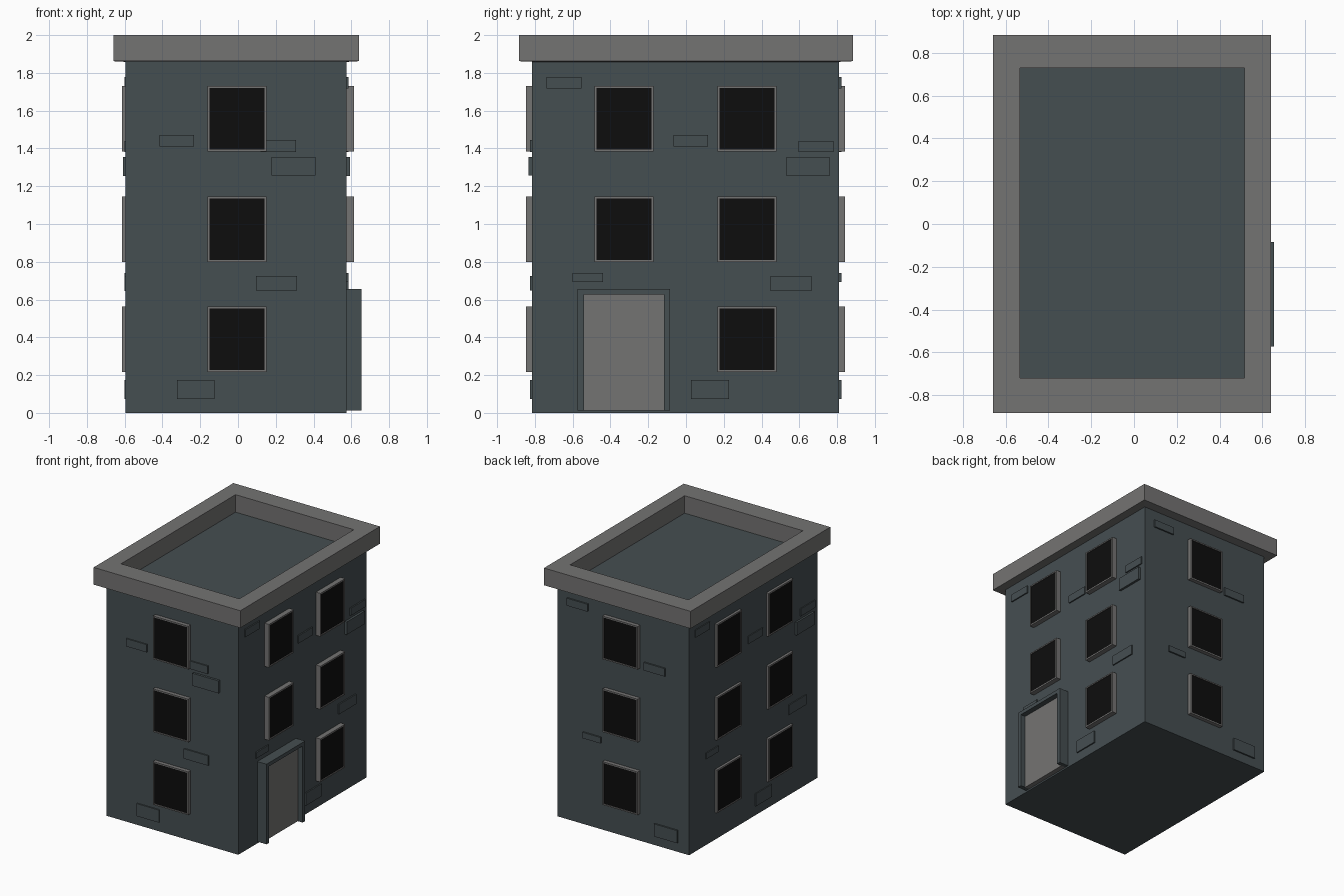
import bpy, bmesh
from mathutils import Vector

if "Cube" in bpy.data.objects:
    bpy.data.objects.remove(bpy.data.objects["Cube"])


def material(name, rgb):
    m = bpy.data.materials.new(name)
    m.diffuse_color = (*rgb, 1)
    m.use_nodes = True
    m.node_tree.nodes["Principled BSDF"].inputs["Base Color"].default_value = m.diffuse_color
    return m


SLATE = material("slate wall", (0.06, 0.077, 0.083))
GREY = material("grey trim", (0.175, 0.172, 0.17))
BLACK = material("black glass", (0.004, 0.004, 0.004))


def finish(bm, name, mats):
    bmesh.ops.recalc_face_normals(bm, faces=bm.faces)
    me = bpy.data.meshes.new(name)
    bm.to_mesh(me)
    bm.free()
    for m in mats:
        me.materials.append(m)
    ob = bpy.data.objects.new(name, me)
    bpy.context.collection.objects.link(ob)
    return ob


def cube(lo, hi):
    bm = bmesh.new()
    bmesh.ops.create_cube(bm, size=1)
    lo, hi = Vector(lo), Vector(hi)
    for v in bm.verts:
        v.co = Vector([(a + b) / 2 + c * (b - a) for a, b, c in zip(lo, hi, v.co)])
    return bm


# Each side: outward normal, rightward direction seen from outside, wall distance,
# window frame distance, brick distance
SIDES = {
    "front": ((0, -1, 0), (1, 0, 0), 0.815, 0.847, 0.825),
    "right": ((1, 0, 0), (0, 1, 0), 0.574, 0.614, 0.584),
    "back": ((0, 1, 0), (-1, 0, 0), 0.81, 0.842, 0.822),
    "left": ((-1, 0, 0), (0, -1, 0), 0.595, 0.615, 0.602),
}


def wall_box(side, u0, u1, z0, z1, dist):
    """Box sunk slightly into a wall, reaching out to the given distance."""
    n, r, wall = (Vector(SIDES[side][0]), Vector(SIDES[side][1]), SIDES[side][2])
    a = r * u0 + n * (wall - 0.01) + Vector((0, 0, z0))
    b = r * u1 + n * dist + Vector((0, 0, z1))
    return cube([min(p) for p in zip(a, b)], [max(p) for p in zip(a, b)])


def window(side, u, z):
    """Grey frame with an inset black pane."""
    n = Vector(SIDES[side][0])
    bm = wall_box(side, u - 0.156, u + 0.156, z - 0.173, z + 0.173, SIDES[side][3])
    bm.normal_update()
    pane = [f for f in bm.faces if f.normal.dot(n) > 0.9]
    bmesh.ops.inset_region(bm, faces=pane, thickness=0.014)
    bmesh.ops.inset_region(bm, faces=pane, thickness=0.0005, depth=-0.005)
    pane[0].material_index = 1
    finish(bm, side + "_window", [GREY, BLACK])


# Main block
finish(cube((-0.595, -0.815, 0), (0.574, 0.81, 1.86)), "building_walls", [SLATE])

# Parapet ring around the flat roof
bm = bmesh.new()
outer = [(-0.66, -0.885), (0.64, -0.885), (0.64, 0.884), (-0.66, 0.884)]
inner = [(-0.533, -0.72), (0.516, -0.72), (0.516, 0.73), (-0.533, 0.73)]
loops = [[bm.verts.new((x, y, z)) for x, y in pts]
         for pts, z in ((outer, 1.862), (outer, 2), (inner, 2), (inner, 1.855))]
for a, b in zip(loops, loops[1:] + loops[:1]):
    for i in range(4):
        j = (i + 1) % 4
        bm.faces.new((a[i], a[j], b[j], b[i]))
finish(bm, "roof_parapet", [GREY])

# Windows: one column on the narrow sides, two on the wide sides
FLOORS = (0.39, 0.973, 1.557)
for z in FLOORS:
    window("front", -0.005, z)
    window("back", 0.005, z)
    for side in ("right", "left"):
        window(side, 0.323, z)
        if side == "left" or z > 0.5:
            window(side, -0.328, z)

# Raised bricks: left, right, bottom, top, extra height
WIDE = [(-0.738, -0.553, 1.717, 1.777, 0), (-0.066, 0.116, 1.41, 1.472, 0),
        (0.595, 0.78, 1.38, 1.44, 0), (0.532, 0.76, 1.253, 1.356, 0.008),
        (0.447, 0.664, 0.646, 0.725, 0), (-0.6, -0.44, 0.692, 0.74, 0),
        (0.026, 0.228, 0.074, 0.175, 0)]
BRICKS = {
    "right": WIDE, "left": WIDE,
    "front": [(-0.415, -0.233, 1.41, 1.472, 0), (0.12, 0.307, 1.38, 1.444, 0),
              (0.177, 0.41, 1.256, 1.356, 0.008), (0.095, 0.312, 0.647, 0.726, 0),
              (-0.323, -0.124, 0.074, 0.175, 0)],
    "back": [(-0.484, -0.299, 1.717, 1.777, 0), (0.2, 0.386, 1.38, 1.444, 0),
             (-0.344, -0.184, 0.692, 0.74, 0), (0.291, 0.496, 0.074, 0.175, 0)],
}
for side, rows in BRICKS.items():
    for u0, u1, z0, z1, extra in rows:
        finish(wall_box(side, u0, u1, z0, z1, SIDES[side][4] + extra),
               side + "_brick", [SLATE])

# Doorway: two posts, a lintel and a recessed door
for u0, u1 in ((-0.574, -0.54), (-0.117, -0.085)):
    finish(wall_box("right", u0, u1, 0.013, 0.655, 0.655), "door_post", [SLATE])
finish(wall_box("right", -0.54, -0.117, 0.626, 0.655, 0.655), "door_lintel", [SLATE])
finish(wall_box("right", -0.54, -0.117, 0.013, 0.626, 0.612), "door", [GREY])
